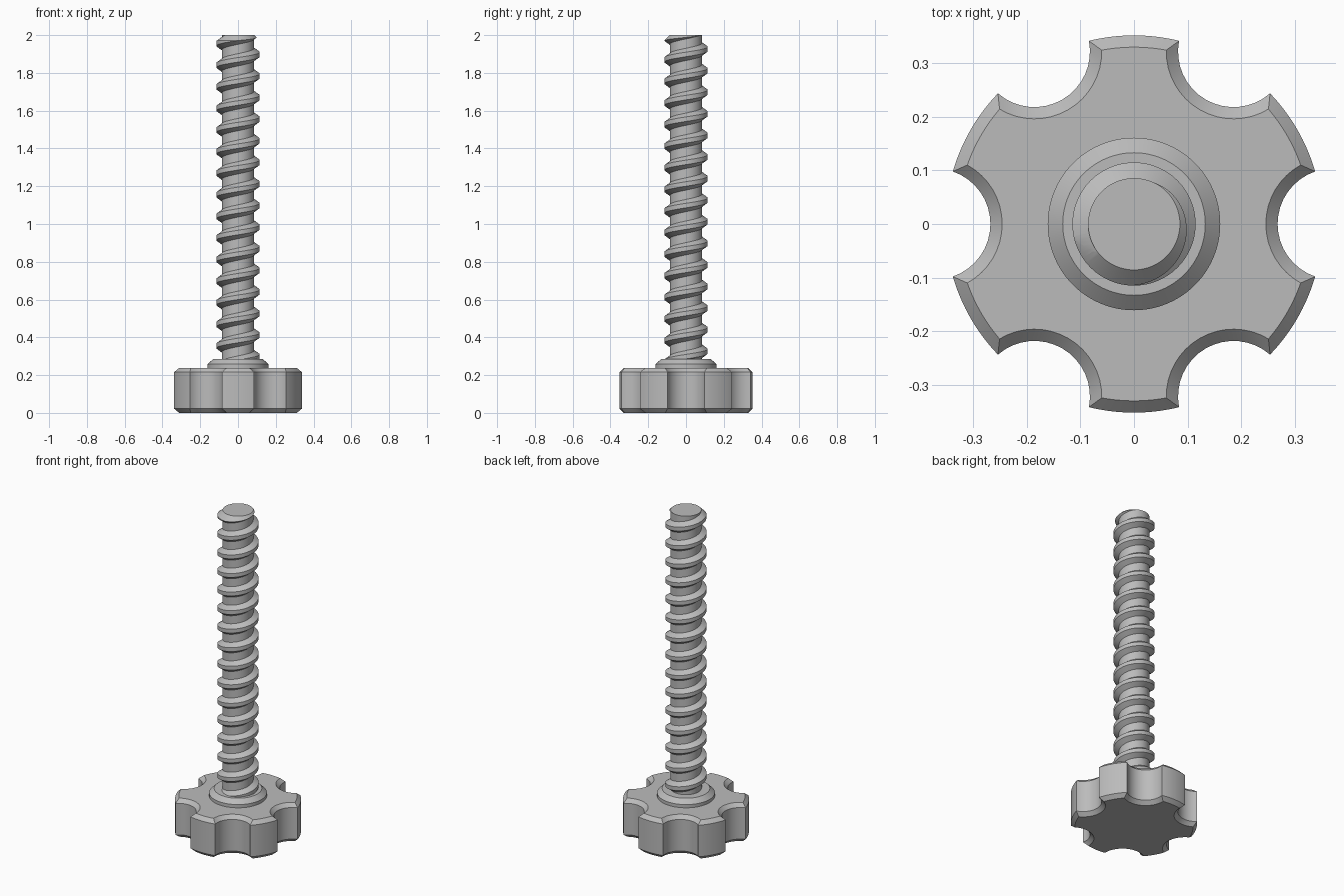
import bpy, bmesh, math
from math import pi, cos, sin, acos, atan2, tau

cube = bpy.data.objects.get("Cube")
if cube:
    bpy.data.objects.remove(cube, do_unlink=True)

grey = bpy.data.materials.new("plain grey")
grey.use_nodes = True
grey.diffuse_color = (0.5, 0.5, 0.5, 1)
grey.node_tree.nodes["Principled BSDF"].inputs["Base Color"].default_value = (0.5, 0.5, 0.5, 1)


def loft(name, rings):
    """Skin a stack of closed rings and cap both ends."""
    bm = bmesh.new()
    rows = [[bm.verts.new(p) for p in ring] for ring in rings]
    n = len(rows[0])
    for low, high in zip(rows, rows[1:]):
        for i in range(n):
            j = (i + 1) % n
            bm.faces.new((low[i], low[j], high[j], high[i]))
    bm.faces.new(rows[0][::-1])
    bm.faces.new(rows[-1])
    bmesh.ops.recalc_face_normals(bm, faces=bm.faces)
    mesh = bpy.data.meshes.new(name)
    bm.to_mesh(mesh)
    bm.free()
    obj = bpy.data.objects.new(name, mesh)
    bpy.context.collection.objects.link(obj)
    mesh.materials.append(grey)
    return obj


def lathe(name, profile, sides=96):
    return loft(name, [[(r * cos(tau * i / sides), r * sin(tau * i / sides), z)
                        for i in range(sides)] for r, z in profile])


def smooth(obj):
    bpy.ops.object.select_all(action='DESELECT')
    obj.select_set(True)
    bpy.context.view_layer.objects.active = obj
    bpy.ops.object.shade_smooth_by_angle(angle=math.radians(25))


# Six-lobed hand knob with chamfered rims
LOBES, OUTER, SCALLOP_AT, SCALLOP_R = 6, 0.352, 0.3716, 0.1036


def knob_ring(inset, z, steps=16):
    big, small = OUTER - inset, SCALLOP_R + inset
    half = acos((big ** 2 + SCALLOP_AT ** 2 - small ** 2) / (2 * big * SCALLOP_AT))
    reach = atan2(big * sin(half), SCALLOP_AT - big * cos(half))
    ring = []
    for k in range(LOBES):
        turn = k * tau / LOBES
        for i in range(steps):          # hollow between two lobes
            a = reach * (2 * i / steps - 1)
            x, y = SCALLOP_AT - small * cos(a), small * sin(a)
            ring.append((x * cos(turn) - y * sin(turn), x * sin(turn) + y * cos(turn), z))
        for i in range(steps):          # outer face of the lobe
            a = turn + half + (tau / LOBES - 2 * half) * i / steps
            ring.append((big * cos(a), big * sin(a), z))
    return ring


CHAMFER, KNOB_TOP = 0.022, 0.238
smooth(loft("knob", [knob_ring(CHAMFER, 0), knob_ring(0, CHAMFER),
                     knob_ring(0, KNOB_TOP - CHAMFER), knob_ring(CHAMFER, KNOB_TOP)]))

# Collar on top of the knob
smooth(lathe("collar", [(0.161, 0.2), (0.161, 0.258), (0.133, 0.284)]))

# Shank
CORE, CREST, TOP, PITCH = 0.0857, 0.115, 2.0, 0.1143
smooth(lathe("shank", [(CORE, 0.2), (CORE, TOP)]))

# Screw thread: a trapezoid ridge swept along a right-handed helix
TURNS, PER_TURN, LAST = 17, 64, 1.955
section = [(0.075, -0.04), (CREST, -0.012), (CREST, 0.012), (0.075, 0.04)]
rings = []
for s in range(TURNS * PER_TURN + 1):
    t = s / PER_TURN - TURNS + 1
    a = pi + tau * t
    rings.append([(r * cos(a), r * sin(a), LAST + PITCH * t + dz) for r, dz in section])
thread = loft("thread", rings)

# Trim the thread to a chamfered tip
limit = lathe("thread_limit", [(0.2, 0.25), (0.2, TOP - 0.2 + CORE), (CORE, TOP)])
limit.hide_render = True
trim = thread.modifiers.new("tip chamfer", 'BOOLEAN')
trim.operation = 'INTERSECT'
trim.solver = 'EXACT'
trim.object = limit
bpy.context.view_layer.objects.active = thread
bpy.ops.object.modifier_apply(modifier=trim.name)
bpy.data.objects.remove(limit, do_unlink=True)
smooth(thread)
